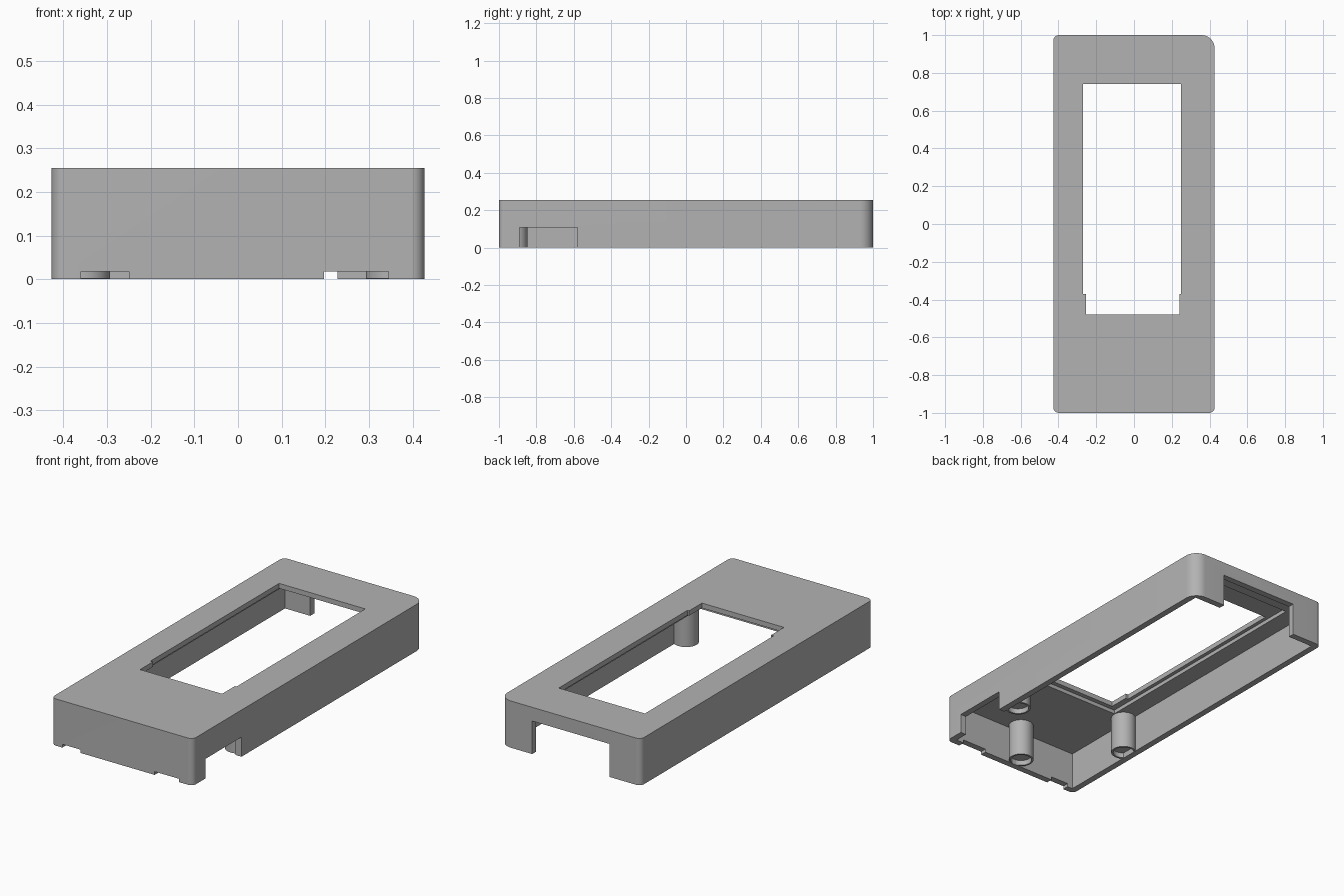
import bpy
import bmesh
import math

if "Cube" in bpy.data.objects:
    bpy.data.objects.remove(bpy.data.objects["Cube"], do_unlink=True)

grey = bpy.data.materials.new("plain grey")
grey.use_nodes = True
colour = (0.45, 0.45, 0.45, 1)
grey.diffuse_color = colour
grey.node_tree.nodes["Principled BSDF"].inputs["Base Color"].default_value = colour

HEIGHT = 0.255
CEILING = 0.207


def prism(name, outline, z0, z1):
    """Extrude a closed outline of (x, y) points from z0 to z1."""
    bm = bmesh.new()
    base = bm.faces.new([bm.verts.new((x, y, z0)) for x, y in outline])
    top = bmesh.ops.extrude_face_region(bm, geom=[base])["geom"]
    moved = [v for v in top if isinstance(v, bmesh.types.BMVert)]
    bmesh.ops.translate(bm, verts=moved, vec=(0, 0, z1 - z0))
    bmesh.ops.recalc_face_normals(bm, faces=bm.faces)
    mesh = bpy.data.meshes.new(name)
    bm.to_mesh(mesh)
    bm.free()
    mesh.materials.append(grey)
    obj = bpy.data.objects.new(name, mesh)
    bpy.context.collection.objects.link(obj)
    return obj


def box(name, x0, x1, y0, y1, z0, z1):
    return prism(name, [(x0, y0), (x1, y0), (x1, y1), (x0, y1)], z0, z1)


def arc(cx, cy, r, start, end, steps):
    angles = [math.radians(start + (end - start) * i / steps) for i in range(steps + 1)]
    return [(cx + r * math.cos(a), cy + r * math.sin(a)) for a in angles]


def circle(cx, cy, r):
    return arc(cx, cy, r, 0, 360, 40)[:-1]


def cut(obj, cutter):
    """Subtract the cutter and delete it."""
    mod = obj.modifiers.new("cut", "BOOLEAN")
    mod.operation = "DIFFERENCE"
    mod.solver = "EXACT"
    mod.object = cutter
    bpy.context.view_layer.objects.active = obj
    bpy.ops.object.modifier_apply(modifier=mod.name)
    bpy.data.objects.remove(cutter, do_unlink=True)


def smooth(obj):
    bpy.ops.object.select_all(action="DESELECT")
    obj.select_set(True)
    bpy.context.view_layer.objects.active = obj
    bpy.ops.object.shade_smooth_by_angle(angle=math.radians(30))


# Outer shell, with one larger corner at the back
outline = []
for sx, sy, r, start in ((1, 1, 0.07, 0), (-1, 1, 0.03, 90),
                         (-1, -1, 0.03, 180), (1, -1, 0.03, 270)):
    outline += arc(sx * (0.427 - r), sy * (1 - r), r, start, start + 90, 10)
case = prism("case_shell", outline, 0, HEIGHT)

# Hollow inside and shallow display pocket
cut(case, box("cavity", -0.392, 0.392, -0.965, 0.965, -0.1, CEILING))
cut(case, box("display_pocket", -0.29, 0.27, -0.505, 0.88, 0.1, 0.228))

# Display window, slightly narrower at its front end
window = [(-0.255, -0.48), (0.24, -0.48), (0.24, -0.37), (0.25, -0.37),
          (0.25, 0.74), (-0.27, 0.74), (-0.27, -0.37), (-0.255, -0.37)]
cut(case, prism("window", window, 0.1, 0.4))

# Openings in the walls: back, left side, and two slots at the front
cut(case, box("back_opening", -0.24, 0.228, 0.9, 1.1, -0.1, 0.18))
cut(case, box("side_opening", 0.35, 0.5, -0.89, -0.58, -0.1, 0.107))
cut(case, box("front_slot", -0.36, -0.25, -1.1, -0.94, -0.1, 0.018))
cut(case, box("front_slot", 0.197, 0.345, -1.1, -0.94, -0.1, 0.018))
smooth(case)

# Screw posts under the ceiling, each with a shallow recess
for name, x, y in (("front_post", 0, -0.912), ("left_post", 0.357, -0.51),
                   ("right_post", -0.357, -0.51)):
    post = prism(name, circle(x, y, 0.064), 0.002, CEILING + 0.005)
    cut(post, prism("recess", circle(x, y, 0.054), -0.1, 0.03))
    smooth(post)
